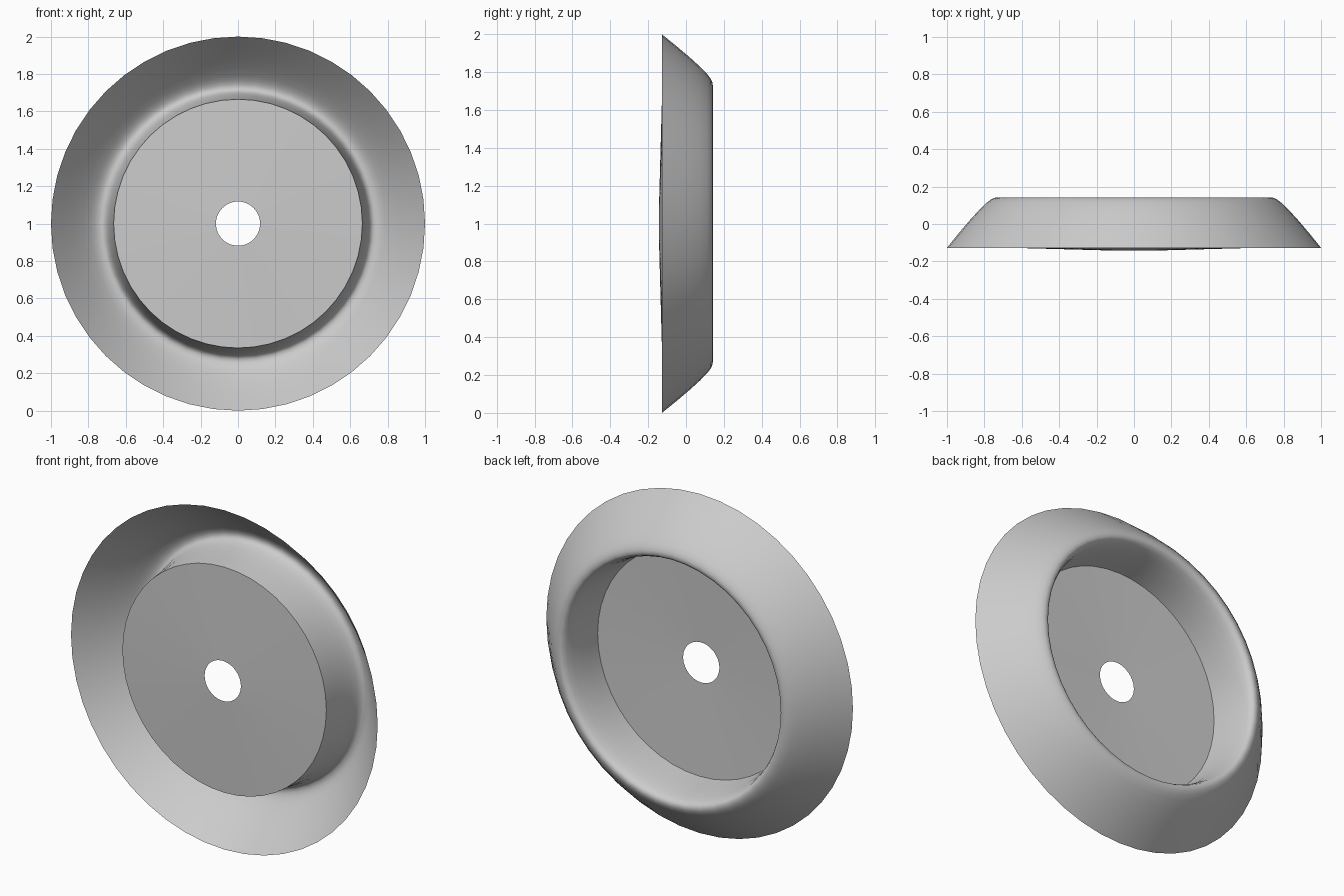
import bpy, bmesh, math
from mathutils import Vector

cube = bpy.data.objects.get("Cube")
if cube:
    bpy.data.objects.remove(cube, do_unlink=True)

SEGMENTS = 48
CENTRE = Vector((0, 0, 1))

grey = bpy.data.materials.new("plain grey")
grey.use_nodes = True
colour = (0.6, 0.6, 0.6, 1)
grey.diffuse_color = colour
grey.node_tree.nodes["Principled BSDF"].inputs["Base Color"].default_value = colour


def lathe(name, profile):
    """Spin a (radius, y) profile around the front-to-back axis."""
    bm = bmesh.new()
    verts = [bm.verts.new(CENTRE + Vector((0, y, r))) for r, y in profile]
    edges = [bm.edges.new(pair) for pair in zip(verts, verts[1:])]
    bmesh.ops.spin(bm, geom=verts + edges, cent=CENTRE, axis=(0, 1, 0),
                   angle=math.tau, steps=SEGMENTS, use_duplicate=False)
    bmesh.ops.remove_doubles(bm, verts=bm.verts, dist=0.0005)
    bmesh.ops.recalc_face_normals(bm, faces=bm.faces)
    mesh = bpy.data.meshes.new(name)
    bm.to_mesh(mesh)
    bm.free()
    mesh.materials.append(grey)
    obj = bpy.data.objects.new(name, mesh)
    bpy.context.collection.objects.link(obj)
    bpy.ops.object.select_all(action='DESELECT')
    obj.select_set(True)
    bpy.context.view_layer.objects.active = obj
    bpy.ops.object.shade_smooth_by_angle(angle=math.radians(50))
    return obj


# Flared rim: outer lip, rounded crest at the back, inner wall to the disc
lathe("flared_rim", [
    (1.0, -0.127), (0.94, -0.053), (0.88, 0.018), (0.83, 0.073),
    (0.79, 0.112), (0.765, 0.131), (0.745, 0.14), (0.727, 0.142),
    (0.712, 0.134), (0.70, 0.112), (0.69, 0.075), (0.68, 0.02),
    (0.672, -0.05), (0.665, -0.127)])

# Shallow conical disc with a centre hole
lathe("centre_disc", [(0.665, -0.127), (0.118, -0.142)])
